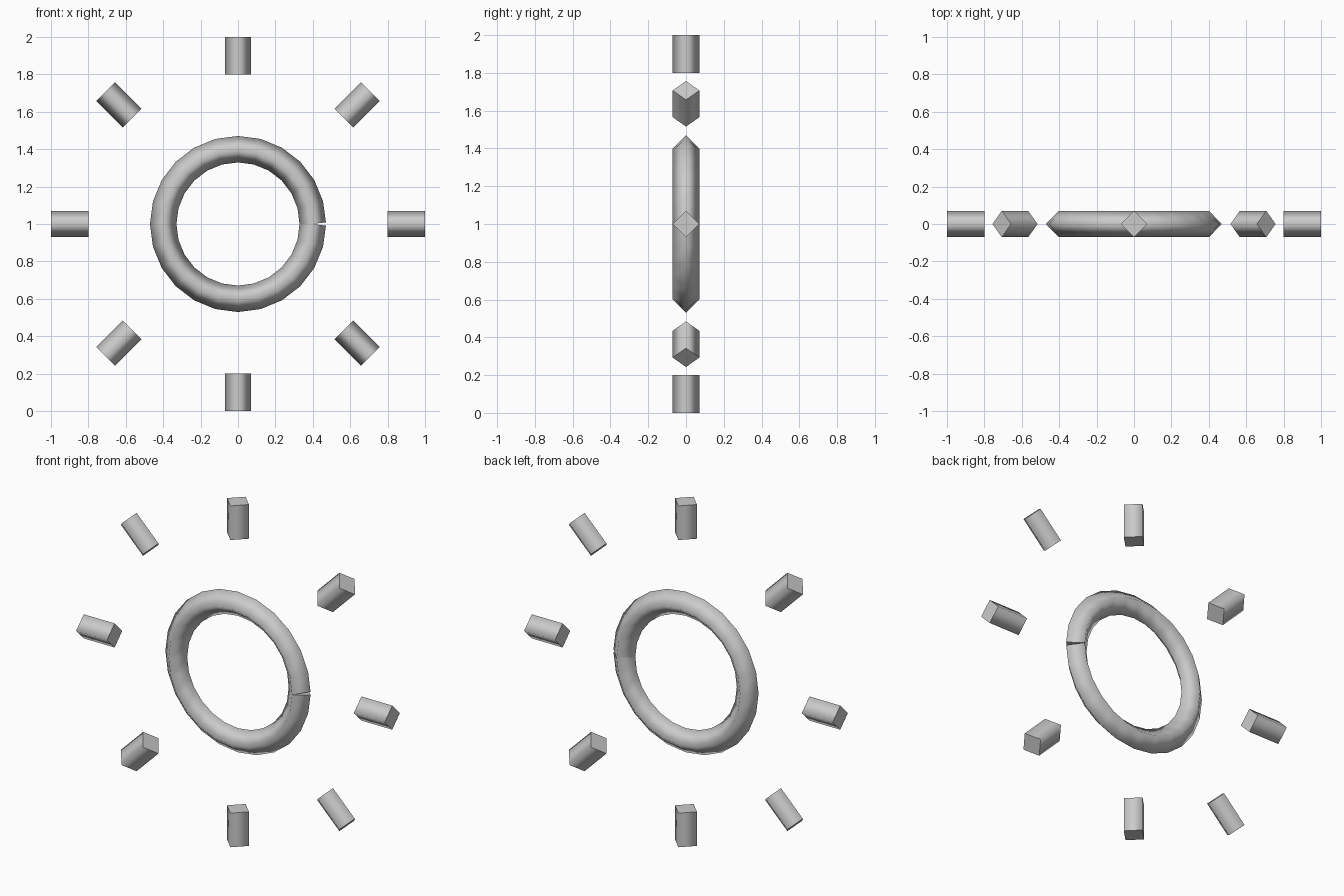
import bpy, bmesh, math
from mathutils import Vector

if "Cube" in bpy.data.objects:
    bpy.data.objects.remove(bpy.data.objects["Cube"])

R = 0.0707                     # half-diagonal of the square section
CENTRE = Vector((0, 0, 1))
DEPTH = Vector((0, 1, 0))

grey = bpy.data.materials.new("light_grey")
grey.diffuse_color = (0.6, 0.6, 0.6, 1)
grey.use_nodes = True
grey.node_tree.nodes["Principled BSDF"].inputs["Base Color"].default_value = grey.diffuse_color


def radial(angle):
    return Vector((math.cos(angle), 0, math.sin(angle)))


def sweep(name, stations):
    """Skin diamond sections (centre, side axis, side half-width), with sharp end caps."""
    bm = bmesh.new()
    rings = [[bm.verts.new(c + o) for o in (s * w, DEPTH * R, -s * w, -DEPTH * R)]
             for c, s, w in stations]
    for a, b in zip(rings, rings[1:]):
        for i in range(4):
            j = (i + 1) % 4
            bm.faces.new((a[i], a[j], b[j], b[i])).smooth = True
    for ring in (rings[0], rings[-1]):
        cap = bm.faces.new(ring)
        for e in cap.edges:
            e.smooth = False
    bmesh.ops.recalc_face_normals(bm, faces=bm.faces)
    mesh = bpy.data.meshes.new(name)
    bm.to_mesh(mesh)
    bm.free()
    mesh.materials.append(grey)
    bpy.context.collection.objects.link(bpy.data.objects.new(name, mesh))


# Central ring: open 24-step loop whose ends are square to their last segment
N = 24
step = 2 * math.pi / N
stations = []
for k in range(N + 1):
    a = k * step
    tilt = step / 2 if k == 0 else -step / 2 if k == N else 0
    stations.append((CENTRE + radial(a) * 0.4, radial(a + tilt), R))
sweep("central_ring", stations)

# Eight short rays around the ring
for k in range(8):
    d = radial(k * math.pi / 4)
    side = d.cross(DEPTH)
    sweep(f"ray_{k + 1}", [(CENTRE + d * 0.8, side, R), (CENTRE + d, side, R)])
